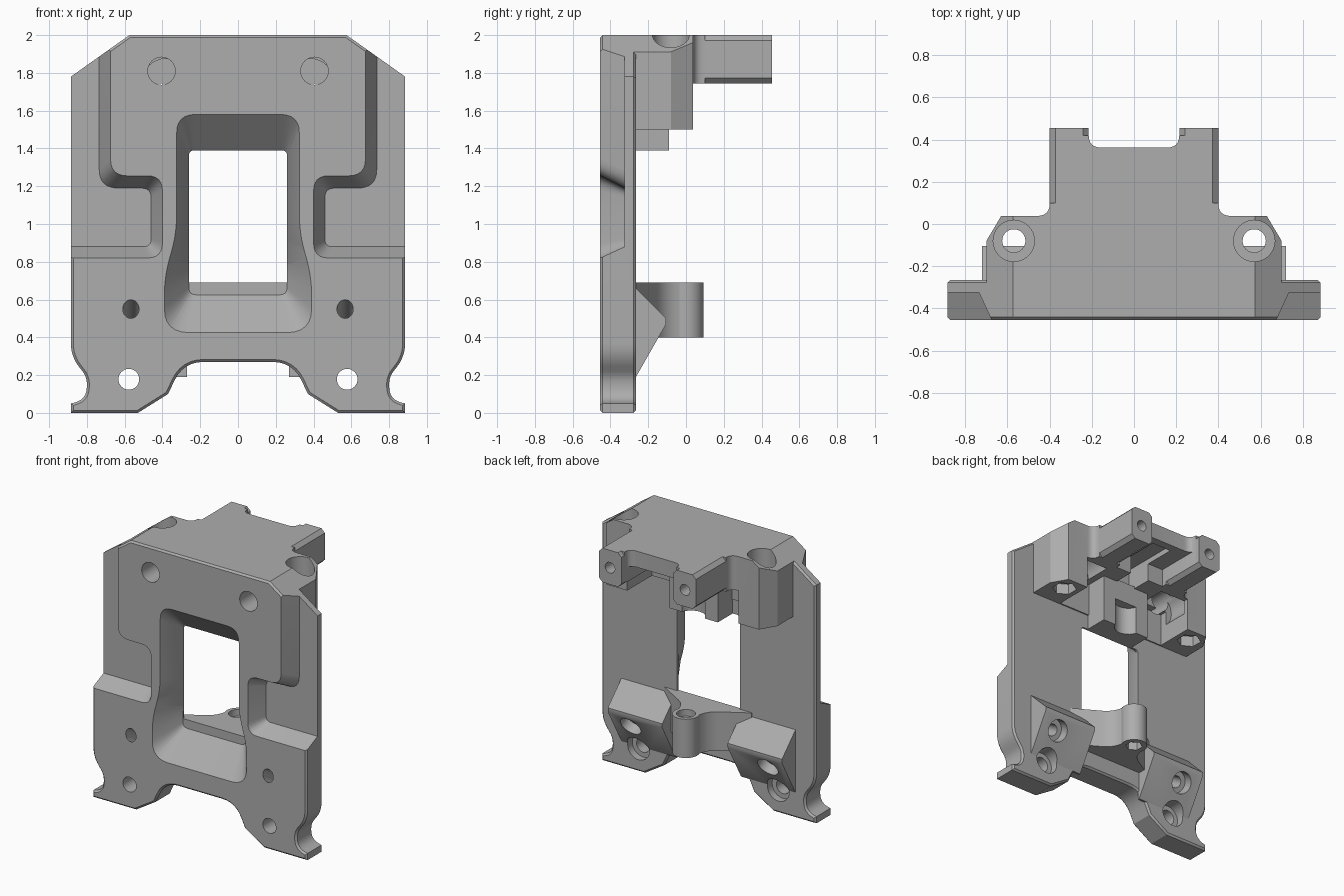
import bpy, bmesh, math
from mathutils import Vector, Matrix

if "Cube" in bpy.data.objects:
    bpy.data.objects.remove(bpy.data.objects["Cube"])

grey = bpy.data.materials.new("machined_grey")
grey.use_nodes = True
COLOR = (0.42, 0.42, 0.42, 1)
grey.diffuse_color = COLOR
grey.node_tree.nodes["Principled BSDF"].inputs["Base Color"].default_value = COLOR


def make(name, bm):
    bmesh.ops.recalc_face_normals(bm, faces=bm.faces)
    mesh = bpy.data.meshes.new(name)
    bm.to_mesh(mesh)
    bm.free()
    mesh.materials.append(grey)
    ob = bpy.data.objects.new(name, mesh)
    bpy.context.collection.objects.link(ob)
    return ob


def rounded(corners, steps=6):
    """Polygon whose corners (x, y, cut) are rounded over the cut distance."""
    out = []
    for i, c in enumerate(corners):
        p = Vector(c[:2])
        if len(c) < 3:
            out.append(p)
            continue
        a = p + (Vector(corners[i - 1][:2]) - p).normalized() * c[2]
        b = p + (Vector(corners[(i + 1) % len(corners)][:2]) - p).normalized() * c[2]
        for k in range(steps + 1):
            t = k / steps
            out.append(a * (1 - t) ** 2 + p * 2 * t * (1 - t) + b * t * t)
    return out


def mirrored(corners):
    """Close a right-hand half outline with its mirror image."""
    return corners + [(-c[0], *c[1:]) for c in reversed(corners)]


PLANES = {"xz": lambda p, d: (p[0], d, p[1]),
          "xy": lambda p, d: (p[0], p[1], d),
          "yz": lambda p, d: (d, p[0], p[1])}


def loft(name, plane, sections, side=1, bevel=0):
    """Skin matching outlines; sections are (depth, points)."""
    bm = bmesh.new()
    rings = []
    for d, pts in sections:
        ring = [Vector(PLANES[plane](p, d)) for p in pts]
        rings.append([bm.verts.new((v.x * side, v.y, v.z)) for v in ring])
    n = len(rings[0])
    for r, q in zip(rings, rings[1:]):
        for i in range(n):
            bm.faces.new((r[i], r[(i + 1) % n], q[(i + 1) % n], q[i]))
    caps = [bm.faces.new(rings[0]), bm.faces.new(rings[-1])]
    bmesh.ops.recalc_face_normals(bm, faces=bm.faces)
    if bevel:
        edges = [e for f in caps for e in f.edges]
        bmesh.ops.bevel(bm, geom=edges, offset=bevel, segments=1, affect='EDGES', clamp_overlap=True)
    return make(name, bm)


def prism(name, plane, pts, a, b, side=1, bevel=0):
    return loft(name, plane, [(a, pts), (b, pts)], side, bevel)


def box(name, x0, x1, y0, y1, z0, z1):
    return prism(name, "xy", [(x0, y0), (x1, y0), (x1, y1), (x0, y1)], z0, z1)


def cyl(start, direction, r, length, sides=32):
    d = Vector(direction).normalized()
    bm = bmesh.new()
    m = Matrix.Translation(Vector(start) + d * length / 2) @ d.to_track_quat('Z', 'Y').to_matrix().to_4x4()
    bmesh.ops.create_cone(bm, cap_ends=True, segments=sides, radius1=r, radius2=r, depth=length, matrix=m)
    return make("bore_cutter", bm)


def combine(target, tool, op='DIFFERENCE'):
    tool.hide_render = True
    mod = target.modifiers.new("cut", 'BOOLEAN')
    mod.operation, mod.solver, mod.object = op, 'EXACT', tool
    bpy.context.view_layer.objects.active = target
    bpy.ops.object.modifier_apply(modifier=mod.name)
    bpy.data.objects.remove(tool)


FRONT, FLOOR, BACK = -0.455, -0.325, -0.265
Y, Z = (0, 1, 0), (0, 0, 1)
SIDES = (1, -1)

# Front plate with notched feet and arched bottom
outline = mirrored([(0.575, 2), (0.885, 1.78), (0.885, 0.3, 0.07), (0.8, 0.19, 0.04),
                    (0.8, 0.07, 0.07), (0.885, 0.05), (0.885, 0), (0.53, 0), (0.37, 0.1),
                    (0.29, 0.27, 0.11)])
plate = prism("front_plate", "xz", rounded(outline), FRONT, BACK, bevel=0.013)

# Side pockets with sloped walls
for s in SIDES:
    opening = rounded([(0.675, 2.2), (0.675, 1.255, 0.09), (0.4, 1.255, 0.08),
                       (0.4, 0.82, 0.08), (1.2, 0.82), (1.2, 2.2)])
    floor = rounded([(0.735, 2.2), (0.735, 1.19, 0.1), (0.46, 1.19, 0.05),
                     (0.46, 0.88, 0.04), (1.2, 0.88), (1.2, 2.2)])
    combine(plate, loft("pocket_cutter", "xz", [(-0.6, opening), (FRONT, opening), (FLOOR, floor)], s))

# Central window funnelling towards the back
mouth = rounded(mirrored([(0.325, 1.58, 0.1), (0.325, 0.95, 0.1), (0.39, 0.72, 0.1), (0.39, 0.425, 0.13)]))
throat = rounded(mirrored([(0.26, 1.39, 0.03), (0.26, 0.95, 0.05), (0.26, 0.75, 0.04), (0.26, 0.625, 0.04)]))
combine(plate, loft("window_cutter", "xz", [(-0.6, mouth), (FRONT, mouth), (-0.28, throat), (-0.1, throat)]))

# Top block with corner legs and two rear arms
block = prism("top_block", "xy", rounded(mirrored(
    [(0.7, -0.3), (0.7, -0.08), (0.63, 0.038), (0.4, 0.038, 0.06), (0.4, 0.455),
     (0.215, 0.455), (0.215, 0.362, 0.06)])), 1.5, 2)
combine(block, box("underside_cutter", -0.46, 0.46, -0.255, 0.7, 1.3, 1.745))
combine(block, box("channel_cutter", -0.21, 0.21, 0.06, 0.7, 1.3, 1.88))
combine(block, box("slot_cutter", -0.08, 0.08, -0.15, 0.3, 1.3, 1.92))
for s in SIDES:
    combine(block, prism("shoulder_cutter", "xz",
                         [(0.575, 2), (0.885, 1.78), (1.2, 1.78), (1.2, 2.3), (0.575, 2.3)], -1, 1, s))
    for x, z, y in ((0.4, 2, 0.1), (0.4, 1.745, 0.1), (0.215, 2, 0.42), (0.215, 1.745, 0.1)):
        c = 0.028
        combine(block, prism("arm_edge_cutter", "xz", [(x - c, z), (x, z - c), (x + c, z), (x, z + c)], y, 0.6, s))
    combine(block, cyl((0.31 * s, 0.3, 1.87), Y, 0.04, 0.3))
    combine(block, cyl((0.38 * s, -0.2, 1.745), Y, 0.13, 0.2))
    # Vertical bolt bores with round seats above and hexagonal seats below
    at = (0.57 * s, -0.08)
    combine(block, cyl((*at, 1.3), Z, 0.055, 1))
    combine(block, cyl((*at, 1.84), Z, 0.098, 0.4))
    combine(block, cyl((*at, 1.3), Z, 0.085, 0.28, 6))

# Hanging lug above the window
lug = box("window_lug", -0.2, 0.2, -0.275, -0.09, 1.39, 1.76)
combine(lug, cyl((0, -0.06, 1.3), Z, 0.1, 0.3))

# Lower bracket: bridge, round boss and ridged wings
bracket = prism("lower_bracket", "xy", rounded(mirrored(
    [(0.36, -0.28), (0.36, -0.262), (0.1, -0.11, 0.08), (0.08, 0)])), 0.4, 0.69)
combine(bracket, cyl((0, 0, 0.4), Z, 0.093, 0.29), 'UNION')
for s in SIDES:
    wing = prism("wing", "yz", [(-0.28, 0.19), (BACK, 0.19), (-0.105, 0.47), (-0.105, 0.5),
                                (BACK, 0.66), (-0.28, 0.66)], 0.27, 0.72, s)
    combine(bracket, wing, 'UNION')
combine(bracket, cyl((0, 0, 0.2), Z, 0.033, 0.8))
combine(bracket, cyl((0, 0, 0.64), Z, 0.065, 0.2))
combine(bracket, cyl((0, 0, 0.3), Z, 0.06, 0.16, 6))

# Screw holes through plate, block and bracket
TILT = Vector((0, 0.87, -0.49))
for s in SIDES:
    top, low, slant = (0.405 * s, -0.6, 1.81), (0.578 * s, -0.6, 0.178), Vector((0.567 * s, FRONT, 0.55))
    for part in (plate, block):
        combine(part, cyl(top, Y, 0.073, 0.45))
    for part in (plate, bracket):
        combine(part, cyl(low, Y, 0.055, 0.6))
        combine(part, cyl((low[0], -0.32, low[2]), Y, 0.09, 0.5))
        combine(part, cyl(slant - TILT * 0.2, TILT, 0.043, 0.8))
    combine(bracket, cyl(slant + TILT * 0.27, TILT, 0.08, 0.4))

# Smooth shading on curved walls, crisp edges elsewhere
bpy.ops.object.select_all(action='DESELECT')
for ob in (plate, block, lug, bracket):
    ob.select_set(True)
bpy.context.view_layer.objects.active = plate
bpy.ops.object.shade_smooth_by_angle(angle=math.radians(30))
